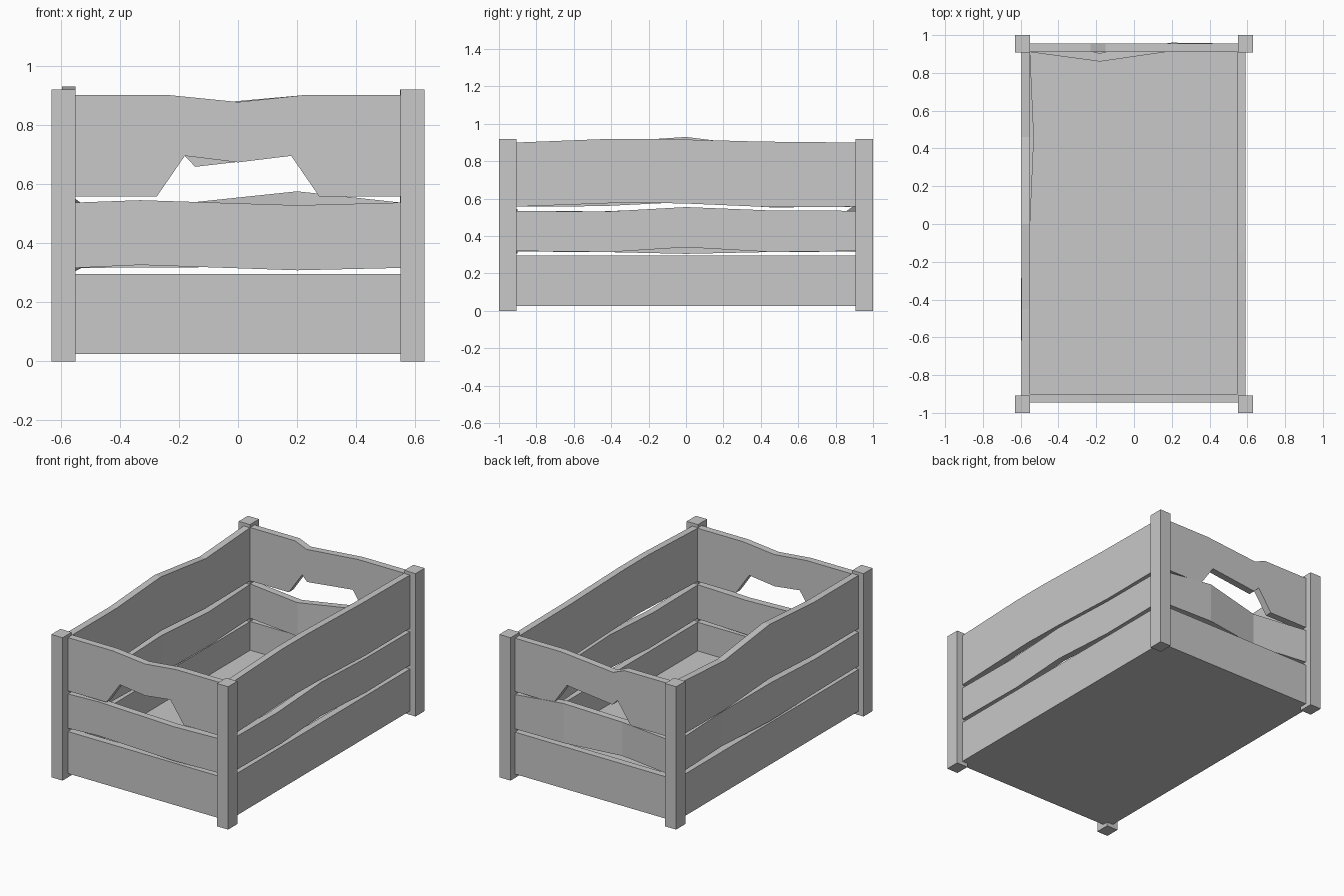
import bpy
import bmesh

cube = bpy.data.objects.get("Cube")
if cube:
    bpy.data.objects.remove(cube, do_unlink=True)

wood = bpy.data.materials.new("plain_grey")
wood.use_nodes = True
GREY = (0.58, 0.58, 0.58, 1)
wood.diffuse_color = GREY
wood.node_tree.nodes["Principled BSDF"].inputs["Base Color"].default_value = GREY


def finish(name, bm):
    bmesh.ops.recalc_face_normals(bm, faces=bm.faces)
    mesh = bpy.data.meshes.new(name)
    bm.to_mesh(mesh)
    bm.free()
    mesh.materials.append(wood)
    obj = bpy.data.objects.new(name, mesh)
    bpy.context.collection.objects.link(obj)


def box(name, low, high):
    bm = bmesh.new()
    bmesh.ops.create_cube(bm, size=1)
    for v in bm.verts:
        v.co = [high[i] if v.co[i] > 0 else low[i] for i in range(3)]
    finish(name, bm)


def sample(line, u):
    """Height of a polyline at u."""
    for (u0, v0), (u1, v1) in zip(line, line[1:]):
        if u <= u1:
            return v0 + (v1 - v0) * (u - u0) / (u1 - u0)
    return line[-1][1]


def board(name, axis, near, far, half, bottom, top, bow=()):
    """Warped plank along axis; each edge is (end height, inner points)."""
    def line(end, pts):
        return [(-half, end), *pts, (half, end)]
    low, high, bend = line(*bottom), line(*top), line(0, bow)
    stations = sorted({u for pts in (low, high, bend) for u, _ in pts})
    bm = bmesh.new()
    rings = []
    for u in stations:
        shift, z0, z1 = sample(bend, u), sample(low, u), sample(high, u)
        ring = []
        for d, z in ((near, z0), (far, z0), (far, z1), (near, z1)):
            d += shift
            ring.append(bm.verts.new((u, d, z) if axis == "x" else (d, u, z)))
        rings.append(ring)
    for a, b in zip(rings, rings[1:]):
        for i in range(4):
            j = (i + 1) % 4
            bm.faces.new((a[i], a[j], b[j], b[i]))
    bm.faces.new(rings[0])
    bm.faces.new(rings[-1])
    finish(name, bm)


# Corner posts
for sx, side in ((-1, "right"), (1, "left")):
    for sy, end in ((-1, "front"), (1, "back")):
        xs = sorted((sx * 0.55, sx * 0.63))
        ys = sorted((sy * 0.907, sy))
        box(f"{end}_{side}_post", (xs[0], ys[0], 0), (xs[1], ys[1], 0.92))

# Floor
box("floor", (-0.55, -0.907, 0.025), (0.55, 0.91, 0.11))

X, Y = 0.55, 0.91
FRONT, BACK = ("x", -0.945, -0.9, X), ("x", 0.91, 0.955, X)
RIGHT, LEFT = ("y", -0.595, -0.55, Y), ("y", 0.547, 0.59, Y)

# Straight lowest boards
for name, wall in (("front", FRONT), ("back", BACK), ("right", RIGHT), ("left", LEFT)):
    board(name + "_lower_board", *wall, (0.025, ()), (0.295, ()))

# Bowed middle boards
board("front_middle_board", *FRONT,
      (0.316, [(-0.33, 0.326), (0.2, 0.308)]),
      (0.537, [(-0.33, 0.545), (0.2, 0.528)]))
board("back_middle_board", *BACK,
      (0.316, [(-0.18, 0.318), (0.2, 0.32)]),
      (0.537, [(-0.18, 0.535), (0.2, 0.575)]),
      [(-0.18, -0.05), (0.2, 0.005)])
board("right_middle_board", *RIGHT,
      (0.317, [(-0.45, 0.315), (0, 0.305), (0.46, 0.315)]),
      (0.535, [(-0.45, 0.532), (0, 0.55), (0.46, 0.535)]),
      [(-0.45, -0.003), (0, 0), (0.46, 0.02)])
board("left_middle_board", *LEFT,
      (0.32, [(-0.4, 0.315), (0, 0.34), (0.45, 0.315)]),
      (0.535, [(-0.45, 0.53), (0, 0.555), (0.45, 0.537)]))

# Upper end boards with hand holes
FOOT = 0.557
board("front_upper_board", *FRONT,
      (FOOT, [(-0.275, FOOT), (-0.18, 0.695), (0, 0.673), (0.18, 0.695), (0.275, FOOT)]),
      (0.9, [(-0.23, 0.9), (0, 0.877), (0.22, 0.9)]))
board("back_upper_board", *BACK,
      (FOOT, [(-0.275, FOOT), (-0.18, 0.695), (-0.145, 0.658), (0.18, 0.695), (0.275, FOOT)]),
      (0.9, [(-0.23, 0.9), (-0.15, 0.867), (0.22, 0.9)]))

# Upper side boards
board("right_upper_board", *RIGHT,
      (FOOT, [(-0.45, 0.56), (0, 0.582), (0.46, 0.553)]),
      (0.9, [(-0.45, 0.9), (0, 0.93), (0.46, 0.873)]))
board("left_upper_board", *LEFT,
      (FOOT, [(-0.3, 0.58), (0, 0.574), (0.45, 0.555)]),
      (0.9, [(-0.4, 0.92), (-0.15, 0.92), (0.4, 0.905)]))
